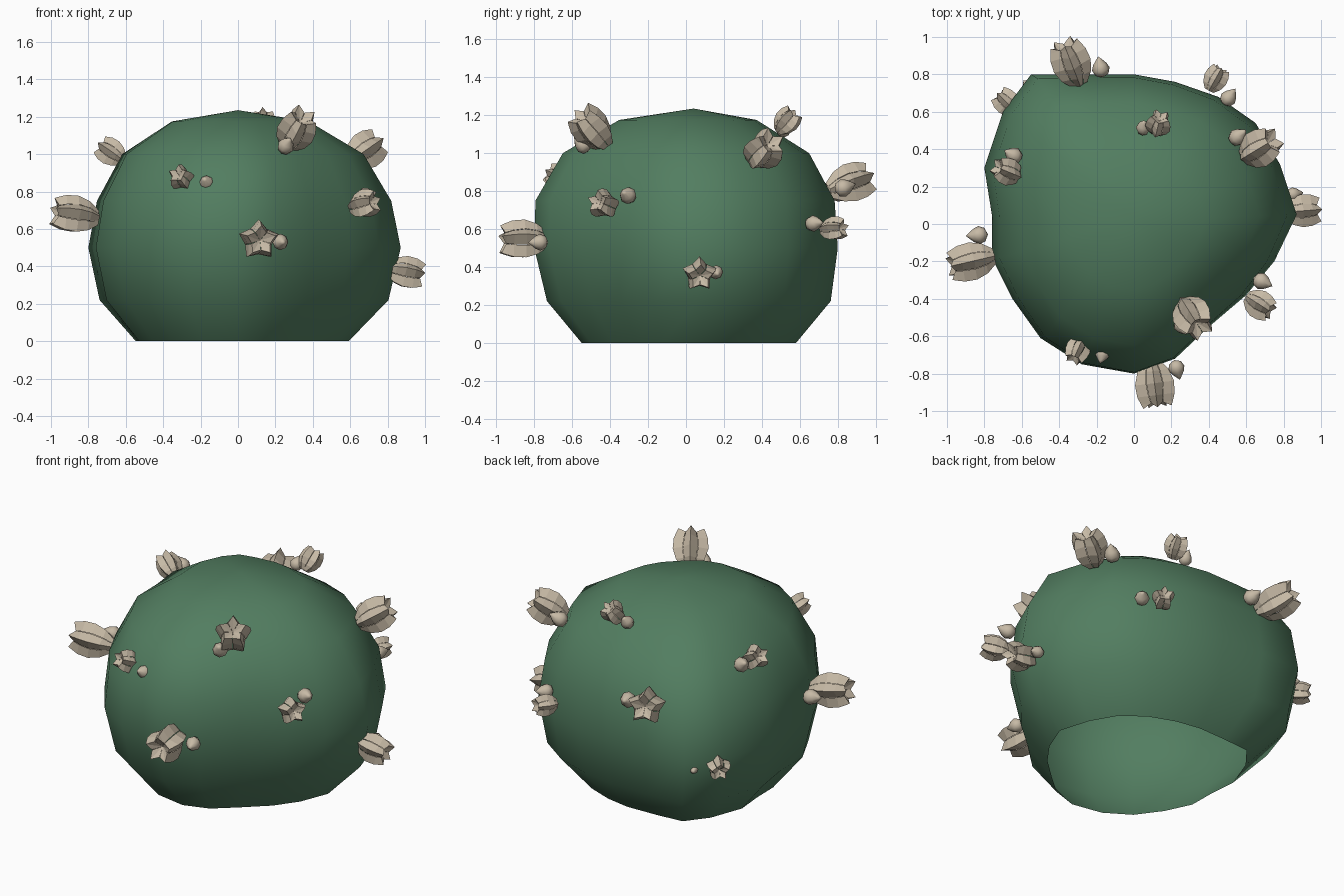
import bpy, bmesh, math
from mathutils import Vector

if "Cube" in bpy.data.objects:
    bpy.data.objects.remove(bpy.data.objects["Cube"])


def material(name, rgb):
    m = bpy.data.materials.new(name)
    m.diffuse_color = (*rgb, 1)
    m.use_nodes = True
    m.node_tree.nodes["Principled BSDF"].inputs["Base Color"].default_value = m.diffuse_color
    return m


GREEN = material("leaf green", (0.085, 0.207, 0.118))
CREAM = material("petal cream", (0.57, 0.49, 0.38))


def finish(name, bm, mat):
    bmesh.ops.recalc_face_normals(bm, faces=bm.faces)
    me = bpy.data.meshes.new(name)
    bm.to_mesh(me)
    bm.free()
    me.materials.append(mat)
    ob = bpy.data.objects.new(name, me)
    bpy.context.collection.objects.link(ob)
    return ob


# Bush body: an irregular outline lofted through scaled rings, open underneath
outline = [(.87, .05), (.78, .32), (.65, .54), (.45, .68), (.22, .76), (0, .8), (-.28, .8),
           (-.55, .8), (-.7, .6), (-.8, .3), (-.76, .05), (-.76, -.18), (-.65, -.4), (-.5, -.61),
           (-.28, -.75), (0, -.8), (.22, -.72), (.4, -.55), (.6, -.38), (.75, -.2)]
# height, x scale, y scale, y shift, blend towards a round section
levels = [(0, .69, .705, .015, .2), (.22, .925, .935, .015, 0), (.5, 1, 1, 0, 0),
          (.75, .945, .985, -.005, .05), (1.0, .78, .81, 0, .15), (1.175, .45, .45, .01, .5)]
bm = bmesh.new()
rings = []
for z, sx, sy, dy, b in levels:
    ring = []
    for x, y in outline:
        p = Vector((x, y, 0))
        p = p.lerp(p.normalized() * .81, b)
        ring.append(bm.verts.new((p.x * sx, p.y * sy + dy, z)))
    rings.append(ring)
n = len(outline)
for a, b in zip(rings, rings[1:]):
    for i in range(n):
        j = (i + 1) % n
        bm.faces.new((a[i], a[j], b[j], b[i])).smooth = True
pole = bm.verts.new((0, .04, 1.235))
for i in range(n):
    bm.faces.new((rings[-1][i], rings[-1][(i + 1) % n], pole)).smooth = True
finish("bush_body", bm, GREEN)

CENTRE = Vector((0, 0, .55))


def place(ob, pos, length):
    """Point the part away from the bush, with its middle at pos."""
    d = (Vector(pos) - CENTRE).normalized()
    ob.rotation_mode = 'QUATERNION'
    ob.rotation_quaternion = d.to_track_quat('Z', 'Y')
    ob.location = Vector(pos) - d * length / 2


def flower(name, pos, length, radius):
    """Barrel-shaped flower: five keeled petals with deep grooves and small tips."""
    bm = bmesh.new()
    # height, keel radius, groove radius
    rows = [(0, .42, .3), (.22, .82, .58), (.48, 1.02, .7), (.74, .98, .62), (.9, .84, .48)]
    heart = bm.verts.new((0, 0, .74 * length))
    for k in range(5):
        mid = k * math.tau / 5 + math.pi / 2

        def pt(r, deg, t):
            a = mid + math.radians(deg)
            return bm.verts.new((r * radius * math.cos(a), r * radius * math.sin(a), t * length))
        strip = [(pt(g, -35, t), pt(keel, 0, t), pt(g, 35, t)) for t, keel, g in rows]
        for a, b in zip(strip, strip[1:]):
            bm.faces.new((a[0], a[1], b[1], b[0]))
            bm.faces.new((a[1], a[2], b[2], b[1]))
        # petal tip and the folds running into the heart
        left, keel, right = strip[-1]
        tip = pt(.74, 0, 1)
        bm.faces.new((left, keel, tip))
        bm.faces.new((keel, right, tip))
        bm.faces.new((left, tip, heart))
        bm.faces.new((tip, right, heart))
    place(finish(name, bm, CREAM), pos, length)


def bud(name, pos, r):
    """Egg-shaped bud with a pointed end."""
    bm = bmesh.new()
    rows = [[bm.verts.new((s * r * math.cos(k * math.tau / 8), s * r * math.sin(k * math.tau / 8), z * r))
             for k in range(8)] for s, z in [(.75, .35), (1, 1), (.75, 1.6), (.3, 2.15)]]
    low, high = bm.verts.new((0, 0, 0)), bm.verts.new((0, 0, 2.5 * r))
    for k in range(8):
        m = (k + 1) % 8
        for a, b in zip(rows, rows[1:]):
            bm.faces.new((a[k], a[m], b[m], b[k])).smooth = True
        bm.faces.new((low, rows[0][m], rows[0][k])).smooth = True
        bm.faces.new((high, rows[-1][k], rows[-1][m])).smooth = True
    place(finish(name, bm, CREAM), pos, 2.5 * r)


# flower position, length, radius, bud position, bud radius
blooms = [
    ((-.335, .86, .835), .25, .108, (-.18, .84, .82), .048),
    ((.435, .775, .60), .14, .066, (.51, .68, .63), .044),
    ((.67, .405, 1.01), .22, .105, (.56, .47, .995), .048),
    ((.895, .07, .365), .20, .09, (.86, .16, .37), .038),
    ((.67, -.43, .73), .16, .08, (.69, -.31, .78), .046),
    ((.31, -.49, 1.125), .24, .105, (.26, -.55, 1.05), .046),
    ((.11, -.855, .54), .25, .108, (.23, -.78, .53), .044),
    ((-.30, -.67, .87), .14, .068, (-.17, -.70, .85), .042),
    ((-.87, -.20, .672), .25, .105, (-.84, -.06, .67), .048),
    ((.13, .53, 1.165), .14, .07, (.05, .52, 1.13), .04),
    ((-.675, .28, 1.005), .16, .075, (-.65, .37, .99), .046),
    ((-.675, .645, .46), .15, .07, (-.565, .735, .45), .035),
]
for i, (fp, length, radius, bp, br) in enumerate(blooms, 1):
    flower(f"flower_{i}", fp, length, radius)
    bud(f"bud_{i}", bp, br)
